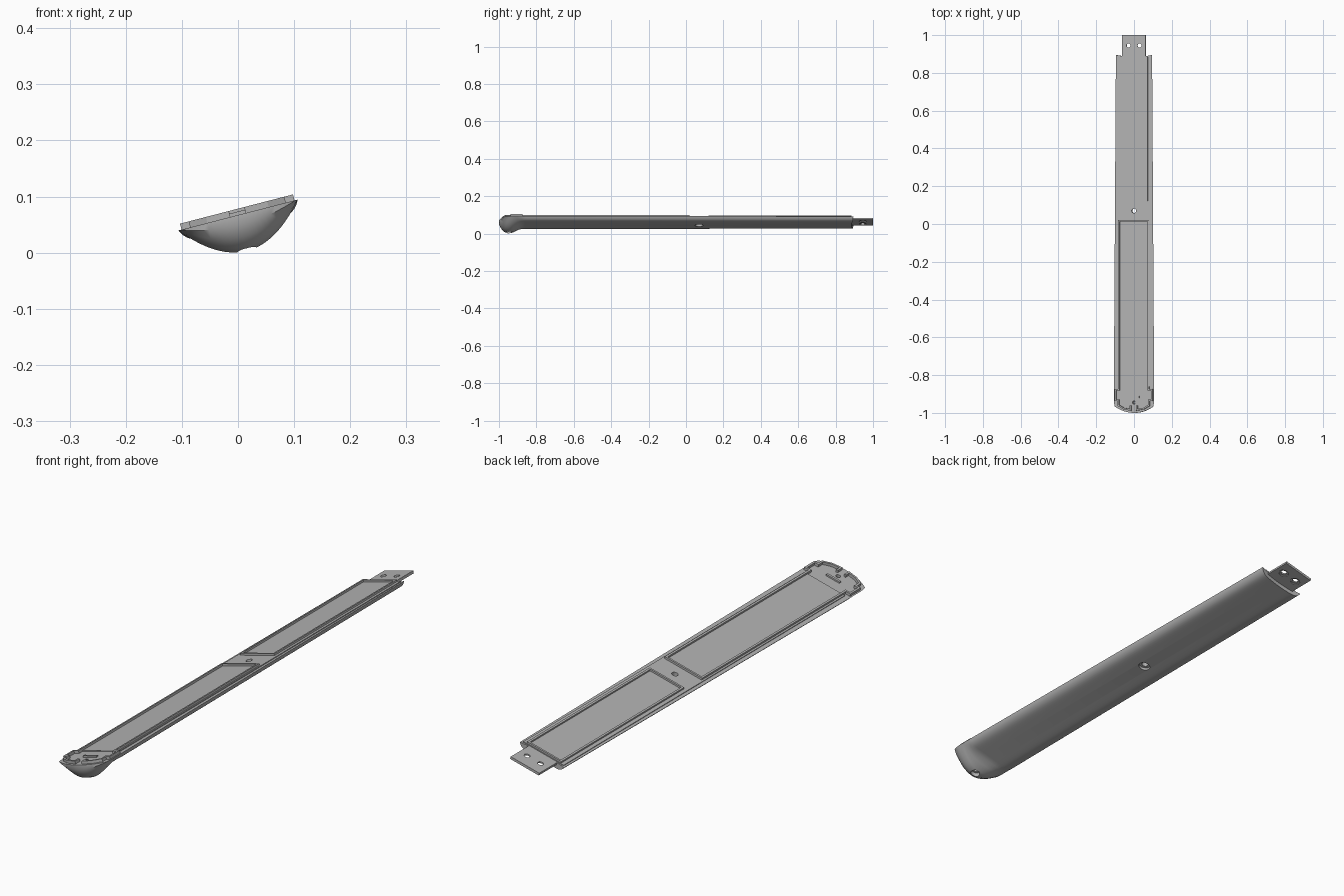
import bpy, bmesh, math
from mathutils import Matrix, Vector

cube = bpy.data.objects.get("Cube")
if cube:
    bpy.data.objects.remove(cube)

grey = bpy.data.materials.new("plain_grey")
grey.use_nodes = True
COLOUR = (0.45, 0.45, 0.45, 1)
grey.diffuse_color = COLOUR
grey.node_tree.nodes["Principled BSDF"].inputs["Base Color"].default_value = COLOUR

# Parts are modelled flat, then rolled about the long axis
ROLL = Matrix.Translation((0, 0, 0.067)) @ Matrix.Rotation(math.radians(-14.5), 4, "Y")


def finish(name, bm):
    bmesh.ops.recalc_face_normals(bm, faces=bm.faces)
    mesh = bpy.data.meshes.new(name)
    bm.to_mesh(mesh)
    bm.free()
    mesh.transform(ROLL)
    mesh.materials.append(grey)
    obj = bpy.data.objects.new(name, mesh)
    bpy.context.collection.objects.link(obj)
    return obj


def box(name, low, high):
    bm = bmesh.new()
    low, high = Vector(low), Vector(high)
    size = Matrix.Diagonal((*(high - low), 1))
    bmesh.ops.create_cube(bm, size=1, matrix=Matrix.Translation((low + high) / 2) @ size)
    return finish(name, bm)


def drill(obj, x, y, low, high, radius):
    """Bore a round hole, straight through the deck direction."""
    bm = bmesh.new()
    bmesh.ops.create_cone(bm, cap_ends=True, segments=24, radius1=radius, radius2=radius,
                          depth=high - low, matrix=Matrix.Translation((x, y, (low + high) / 2)))
    cutter = finish("hole_cutter", bm)
    cutter.hide_render = True
    mod = obj.modifiers.new("hole", "BOOLEAN")
    mod.operation, mod.solver, mod.object = "DIFFERENCE", "EXACT", cutter
    bpy.context.view_layer.update()
    baked = bpy.data.meshes.new_from_object(obj.evaluated_get(bpy.context.evaluated_depsgraph_get()))
    obj.modifiers.clear()
    obj.data = baked
    bpy.data.objects.remove(cutter)


def smooth(obj, angle):
    bpy.ops.object.select_all(action="DESELECT")
    obj.select_set(True)
    bpy.context.view_layer.objects.active = obj
    bpy.ops.object.shade_smooth_by_angle(angle=math.radians(angle))


def rib(name, path, closed, base, top, width=0.008):
    """Raised wall of constant width with mitred corners along a path."""
    bm = bmesh.new()
    pts = [Vector(p) for p in path]
    n = len(pts)
    rings = []
    for i, p in enumerate(pts):
        before = (p - pts[i - 1]).normalized() if closed or i else None
        after = (pts[(i + 1) % n] - p).normalized() if closed or i < n - 1 else None
        before, after = before or after, after or before
        na, nb = Vector((-before.y, before.x)), Vector((-after.y, after.x))
        side = (na + nb) / (1 + na.dot(nb)) * width / 2
        rings.append([bm.verts.new((*(p + side * s), z))
                      for s, z in ((1, base), (1, top), (-1, top), (-1, base))])
    for i in range(n if closed else n - 1):
        a, b = rings[i], rings[(i + 1) % n]
        for j in range(4):
            k = (j + 1) % 4
            bm.faces.new((a[j], a[k], b[k], b[j]))
    if not closed:
        bm.faces.new(rings[0])
        bm.faces.new(rings[-1])
    return finish(name, bm)


# Body: y, half width, depth, flatness of the underside, bow of the section in plan
STATIONS = [
    (-1.0, 0.106, 0.018, 2, 3), (-0.988, 0.108, 0.04, 2, 3), (-0.972, 0.109, 0.058, 2, 2.4),
    (-0.95, 0.11, 0.066, 2, 1.5), (-0.925, 0.11, 0.06, 2, 0.8), (-0.9, 0.11, 0.043, 2.6, 0),
    (-0.88, 0.11, 0.03, 5, 0), (-0.86, 0.11, 0.025, 9, 0), (0.885, 0.099, 0.024, 9, 1),
]
N = 28
bm = bmesh.new()
rings = []
for y, half, depth, power, bow in STATIONS:
    us = [-math.cos(math.pi * i / N) for i in range(N + 1)]
    under = [(u, -depth * (1 - abs(u) ** power)) for u in us]
    ring = under + [(u, 0) for u in us[-2:0:-1]]
    rings.append([bm.verts.new((u * half, y + bow * (u * half) ** 2, w)) for u, w in ring])
M = 2 * N
for a, b in zip(rings, rings[1:]):
    for i in range(M):
        j = (i + 1) % M
        bm.faces.new((a[i], a[j], b[j], b[i]))
for ring in (rings[0], rings[-1]):
    for i in range(N):
        corners = dict.fromkeys((ring[i], ring[i + 1], ring[M - i - 1], ring[(M - i) % M]))
        bm.faces.new(list(corners))
body = finish("body", bm)

# Deck step on top of the body
deck = box("top_deck", (-0.091, -0.86, -0.004), (0.091, 0.886, 0.003))

# Screw holes with counterbores below
HOLE_Y, NOSE_Y = 0.07, -0.945
for part in (body, deck):
    drill(part, 0, HOLE_Y, -0.1, 0.05, 0.012)
drill(body, 0, HOLE_Y, -0.1, -0.014, 0.022)
drill(body, 0, NOSE_Y, -0.1, 0.05, 0.009)
drill(body, 0, NOSE_Y, -0.1, -0.045, 0.018)
smooth(body, 35)
smooth(deck, 35)

# Mounting tab at the back
tab = box("mounting_tab", (-0.064, 0.86, -0.009), (0.064, 1.0, 0.001))
for x in (-0.03, 0.03):
    drill(tab, x, 0.945, -0.05, 0.05, 0.011)
    drill(tab, x, 0.945, -0.05, -0.005, 0.019)
smooth(tab, 35)

# Raised frames
rib("back_frame", [(-0.073, 0.125), (0.073, 0.125), (0.073, 0.88), (-0.073, 0.88)],
    True, 0, 0.010)
half_path = [(0.018, -0.96), (0.018, -0.984), (0.055, -0.977), (0.084, -0.96), (0.084, -0.934),
             (0.1, -0.934), (0.1, -0.878), (0.08, -0.878), (0.08, 0.016)]
mirrored = [(-x, y) for x, y in reversed(half_path)]
rib("front_frame", half_path + mirrored, False, -0.002, 0.011)

# Small stop on the nose
rib("nose_stop", [(-0.03, -0.915), (0.03, -0.915)], False, -0.002, 0.006, 0.01)
